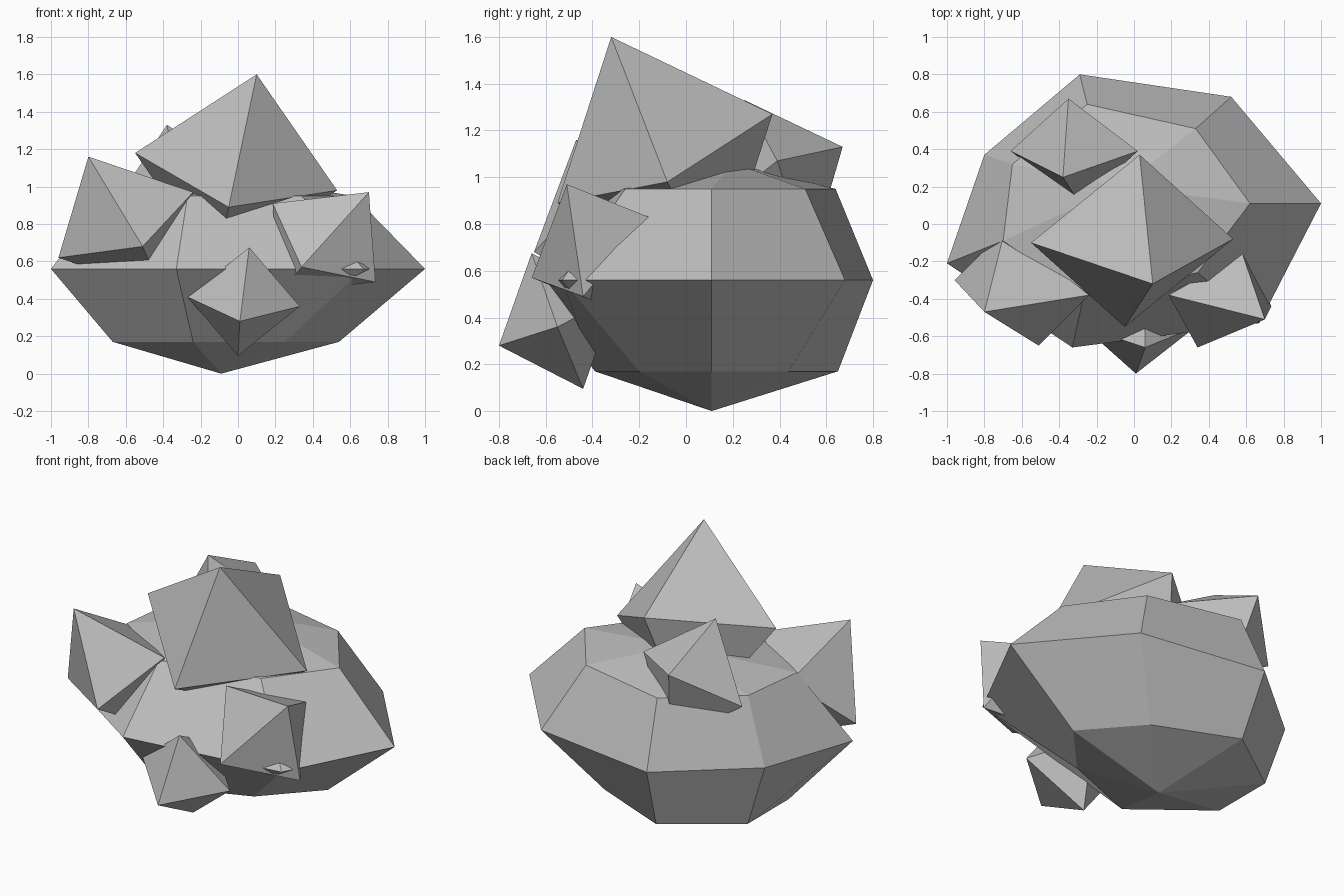
import bpy, bmesh
from mathutils import Vector

if "Cube" in bpy.data.objects:
    bpy.data.objects.remove(bpy.data.objects["Cube"])

stone = bpy.data.materials.new("grey_stone")
stone.diffuse_color = (0.52, 0.52, 0.52, 1)
stone.use_nodes = True
stone.node_tree.nodes["Principled BSDF"].inputs["Base Color"].default_value = stone.diffuse_color


def finish(name, bm):
    """Turn a bmesh into a flat-shaded stone object."""
    bmesh.ops.recalc_face_normals(bm, faces=bm.faces)
    mesh = bpy.data.meshes.new(name)
    bm.to_mesh(mesh)
    bm.free()
    mesh.materials.append(stone)
    obj = bpy.data.objects.new(name, mesh)
    bpy.context.collection.objects.link(obj)
    return obj


def boulder(name, bottom, rings, top):
    """Faceted ball: two poles joined by uneven seven-sided rings."""
    bm = bmesh.new()
    low, high = bm.verts.new(bottom), bm.verts.new(top)
    loops = [[bm.verts.new((x, y, z)) for x, y in pts] for z, pts in rings]
    n = len(loops[0])
    for i in range(n):
        j = (i + 1) % n
        bm.faces.new((low, loops[0][j], loops[0][i]))
        bm.faces.new((high, loops[-1][i], loops[-1][j]))
        for a, b in zip(loops, loops[1:]):
            bm.faces.new((a[i], a[j], b[j], b[i]))
    return finish(name, bm)


def shard(name, centre, *half_axes):
    """Octahedral stone chunk from its centre and three half axes."""
    bm = bmesh.new()
    c = Vector(centre)
    pairs = [[bm.verts.new(c + s * Vector(h)) for s in (1, -1)] for h in half_axes]
    for a in pairs[0]:
        for b in pairs[1]:
            for d in pairs[2]:
                bm.faces.new((a, b, d))
    return finish(name, bm)


# Main boulder
boulder("main_boulder", (-0.09, 0.11, 0.0), [
    (0.17, [(0.54, 0.11), (0.25, 0.44), (-0.25, 0.65), (-0.67, 0.35),
            (-0.67, -0.05), (-0.24, -0.39), (0.25, -0.20)]),
    (0.56, [(1.0, 0.11), (0.52, 0.68), (-0.29, 0.80), (-0.80, 0.37),
            (-1.0, -0.21), (-0.33, -0.66), (0.67, -0.53)]),
    (0.95, [(0.62, 0.11), (0.33, 0.51), (-0.25, 0.64), (-0.65, 0.32),
            (-0.70, -0.09), (-0.27, -0.39), (0.34, -0.26)]),
], (-0.07, 0.20, 1.06))

# Angular chunks embedded in the boulder
shard("top_shard", (-0.01, -0.09, 1.08),
      (0.11, -0.23, 0.52), (0.54, 0.01, -0.10), (0.04, 0.46, 0.19))
shard("back_shard", (-0.32, 0.39, 0.99),
      (-0.06, -0.14, 0.34), (0.34, 0.0, 0.08), (-0.03, 0.28, 0.14))
shard("left_shard", (-0.60, -0.34, 0.795),
      (-0.20, -0.13, 0.365), (-0.36, 0.04, -0.175), (0.09, -0.31, -0.115))
shard("right_shard", (0.46, -0.41, 0.70),
      (0.24, -0.10, 0.27), (0.12, 0.25, 0.13), (-0.275, 0.03, 0.21))
shard("front_shard", (0.03, -0.55, 0.385),
      (-0.02, -0.25, -0.105), (0.03, -0.11, 0.29), (0.30, 0.0, -0.025))
